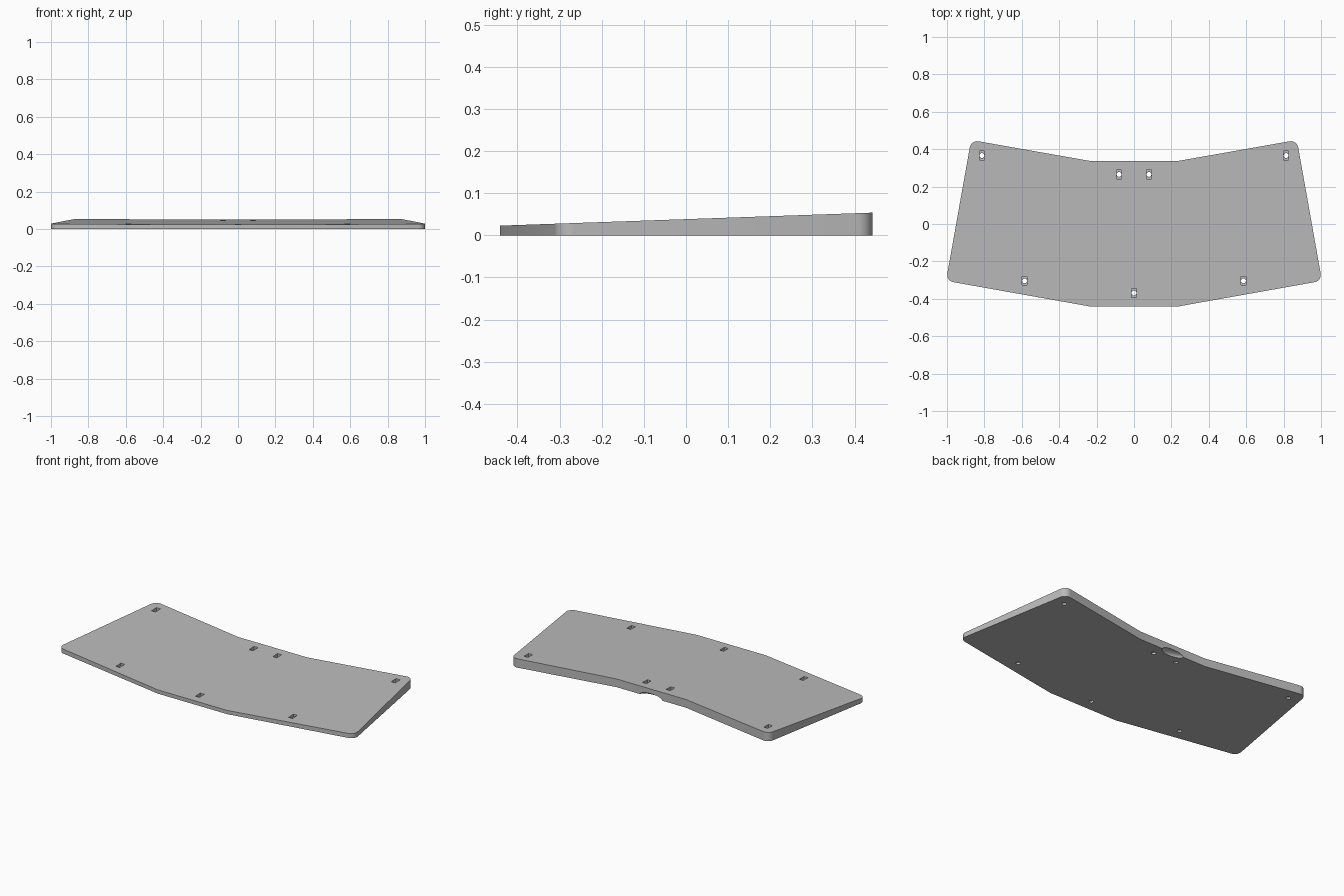
import bpy
import bmesh
from math import cos, sin, pi, tan, radians
from mathutils import Vector

cube = bpy.data.objects.get("Cube")
if cube:
    bpy.data.objects.remove(cube, do_unlink=True)

grey = bpy.data.materials.new("plain grey")
grey.use_nodes = True
colour = (0.5, 0.5, 0.5, 1)
grey.diffuse_color = colour
grey.node_tree.nodes["Principled BSDF"].inputs["Base Color"].default_value = colour

TILT = tan(radians(2))


def top_height(y):
    return 0.0385 + y * TILT


def add_object(name, bm):
    bmesh.ops.recalc_face_normals(bm, faces=bm.faces)
    mesh = bpy.data.meshes.new(name)
    bm.to_mesh(mesh)
    bm.free()
    mesh.materials.append(grey)
    obj = bpy.data.objects.new(name, mesh)
    bpy.context.collection.objects.link(obj)
    return obj


def rounded(corner, before, after, radius=0.04, steps=8):
    """Arc that rounds a square corner."""
    c = Vector(corner)
    u = (Vector(before) - c).normalized() * radius
    v = (Vector(after) - c).normalized() * radius
    return [c + u * (1 - sin(t)) + v * (1 - cos(t))
            for t in (i * pi / 2 / steps for i in range(steps + 1))]


# Plan outline of the right half, front to back, then mirrored
front_mid, front_corner = (0.235, -0.441), (1.005, -0.304)
back_corner, back_mid = (0.871, 0.449), (0.235, 0.337)
half = [Vector(front_mid)]
half += rounded(front_corner, front_mid, back_corner)
half += rounded(back_corner, front_corner, back_mid)
half.append(Vector(back_mid))
outline = half + [Vector((-p.x, p.y)) for p in reversed(half)]

# Wedge plate: flat base, top rising towards the back
bm = bmesh.new()
base = [bm.verts.new((p.x, p.y, 0)) for p in outline]
top = [bm.verts.new((p.x, p.y, top_height(p.y))) for p in outline]
bm.faces.new(base)
bm.faces.new(top)
for i in range(len(base)):
    j = (i + 1) % len(base)
    bm.faces.new((base[i], base[j], top[j], top[i]))
plate = add_object("wedge_plate", bm)


def prism(name, x, y, radius, sides, z0, z1):
    bm = bmesh.new()
    bmesh.ops.create_cone(bm, cap_ends=True, segments=sides, radius1=radius,
                          radius2=radius, depth=z1 - z0)
    # Hexagon points face left and right
    if sides == 6:
        for v in bm.verts:
            a = round((math_angle(v.co) - pi / 6) / (pi / 3)) * pi / 3
            v.co.x, v.co.y = radius * cos(a), radius * sin(a)
    bmesh.ops.translate(bm, verts=bm.verts, vec=(x, y, (z0 + z1) / 2))
    return add_object(name, bm)


def math_angle(co):
    return Vector((1, 0)).angle_signed(co.xy) * -1 + pi / 6


def cut(cutter):
    cutter.hide_render = True
    mod = plate.modifiers.new("cut", 'BOOLEAN')
    mod.operation = 'DIFFERENCE'
    mod.solver = 'EXACT'
    mod.object = cutter
    bpy.context.view_layer.objects.active = plate
    bpy.ops.object.modifier_apply(modifier=mod.name)
    bpy.data.objects.remove(cutter, do_unlink=True)


# Screw holes with hexagonal nut recesses in the top
holes = [(0, -0.369)]
for side in (-1, 1):
    holes += [(side * 0.813, 0.366), (side * 0.08, 0.265), (side * 0.585, -0.304)]
for x, y in holes:
    cut(prism("nut_recess", x, y, 0.027, 6, 0.012, 0.1))
    cut(prism("screw_hole", x, y, 0.013, 24, -0.05, 0.1))

# Shallow scoop under the middle of the back edge
bm = bmesh.new()
bmesh.ops.create_uvsphere(bm, u_segments=32, v_segments=16, radius=1)
bmesh.ops.scale(bm, verts=bm.verts, vec=(0.075, 0.035, 0.022))
bmesh.ops.translate(bm, verts=bm.verts, vec=(0, 0.337, 0))
cut(add_object("back_scoop", bm))

# Smooth rounded corners and holes, crisp edges elsewhere
bpy.ops.object.select_all(action='DESELECT')
plate.select_set(True)
bpy.context.view_layer.objects.active = plate
bpy.ops.object.shade_smooth_by_angle(angle=radians(30))
